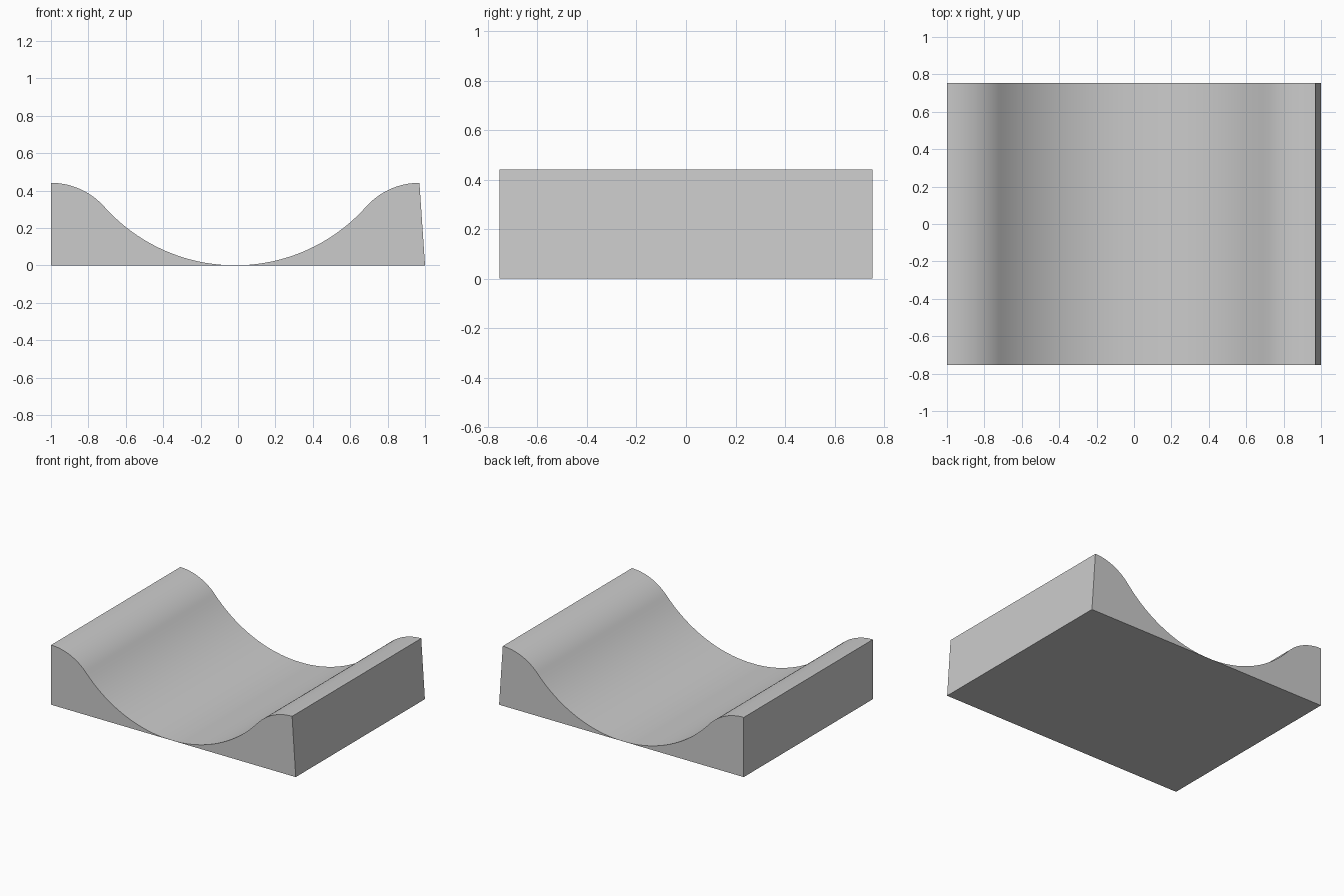
import bpy, bmesh, math

if "Cube" in bpy.data.objects:
    bpy.data.objects.remove(bpy.data.objects["Cube"])

HALF_DEPTH = 0.754
MID, HALF, TOP = -0.015, 0.985, 0.441   # valley centre, half span, crest height
R_VALLEY, R_CREST = 0.938, 0.382        # tangent arcs
THIN = 0.001                            # thickness at the valley floor
ANGLE = math.asin(HALF / (R_VALLEY + R_CREST))
N = 20

# Half of the curve: concave valley arc followed by convex crest arc
half = [(R_VALLEY * math.sin(ANGLE * i / N),
         R_VALLEY * (1 - math.cos(ANGLE * i / N))) for i in range(N)]
half += [(HALF - R_CREST * math.sin(ANGLE * (1 - i / N)),
          TOP - R_CREST * (1 - math.cos(ANGLE * (1 - i / N)))) for i in range(N + 1)]

# Mirror it into the full curve, left to right
curve = [(MID - x, z) for x, z in reversed(half[1:])] + [(MID + x, z) for x, z in half]
curve = [(x, max(z, THIN)) for x, z in curve]

# Columns under the curve; the last base point juts out for the sloped end
bm = bmesh.new()
cols = []
for i, (x, z) in enumerate(curve):
    bx = 1.0 if i == len(curve) - 1 else x
    cols.append([bm.verts.new(p) for p in (
        (bx, -HALF_DEPTH, 0), (x, -HALF_DEPTH, z),
        (x, HALF_DEPTH, z), (bx, HALF_DEPTH, 0))])
for a, b in zip(cols, cols[1:]):
    for k in range(4):
        m = (k + 1) % 4
        bm.faces.new((a[k], b[k], b[m], a[m]))
bm.faces.new(cols[0])
bm.faces.new(cols[-1])
bmesh.ops.recalc_face_normals(bm, faces=bm.faces)

# Curved cradle block
mesh = bpy.data.meshes.new("curved_block")
bm.to_mesh(mesh)
bm.free()
block = bpy.data.objects.new("curved_block", mesh)
bpy.context.collection.objects.link(block)
bpy.context.view_layer.objects.active = block
block.select_set(True)
bpy.ops.object.shade_smooth_by_angle(angle=math.radians(30))
